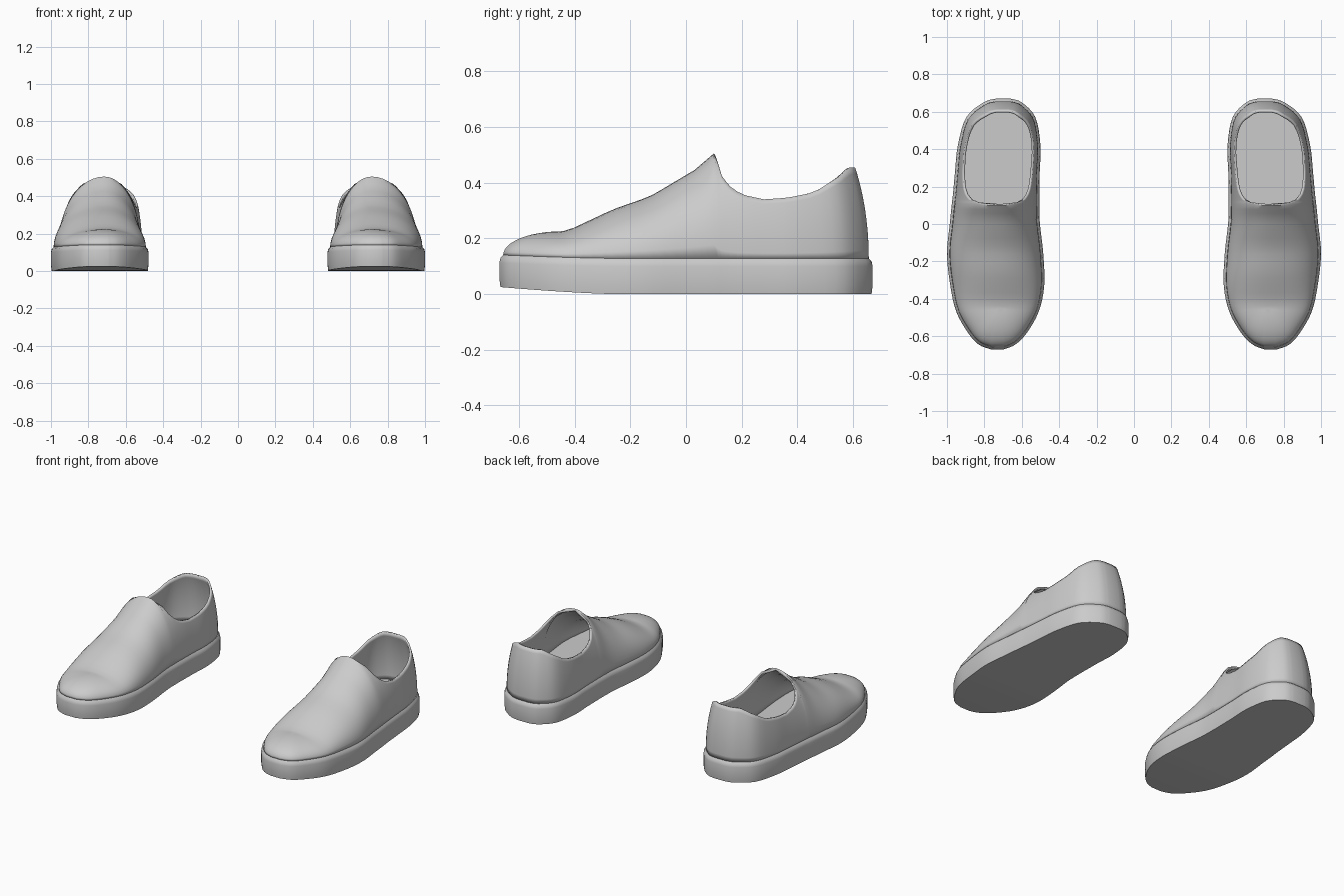
import bpy, bmesh
from math import sin, cos, asin, pi, radians
from mathutils import Vector

if "Cube" in bpy.data.objects:
    bpy.data.objects.remove(bpy.data.objects["Cube"])

# Sole outline stations, toe to heel: y, inner x, outer x
OUTLINE = [(-.67, .695, .765), (-.645, .635, .83), (-.585, .575, .885), (-.47, .51, .95),
           (-.33, .48, .982), (-.16, .485, 1.0), (0, .503, .985), (.10, .506, .975),
           (.16, .506, .968), (.28, .504, .957), (.42, .50, .942), (.57, .527, .897),
           (.65, .60, .805), (.67, .66, .74)]
# Side-view curves: (y, z)
RIDGE = [(-.45, .225), (-.42, .23), (-.26, .305), (-.13, .35), (.03, .445), (.10, .505),
         (.35, .60), (.67, .73)]
COLLAR = [(.10, .505), (.115, .47), (.13, .42), (.16, .385), (.20, .357), (.28, .34),
          (.37, .346), (.48, .365), (.60, .425), (.645, .455), (.67, .455)]
SPINE_X = .715
STEPS = 12


def sample(curve, y):
    if y <= curve[0][0]:
        return curve[0][1]
    for (y0, z0), (y1, z1) in zip(curve, curve[1:]):
        if y <= y1:
            return z0 + (z1 - z0) * (y - y0) / (y1 - y0)
    return curve[-1][1]


def smooth_stations(pts, n):
    out = []
    p = [Vector(q) for q in pts]
    for i in range(len(p) - 1):
        a, b, c, d = p[max(i - 1, 0)], p[i], p[i + 1], p[min(i + 2, len(p) - 1)]
        for k in range(n):
            t = k / n
            out.append(.5 * (2 * b + (c - a) * t + (2 * a - 5 * b + 4 * c - d) * t * t
                             + (3 * b - a - 3 * c + d) * t ** 3))
    return out + [p[-1]]


def toe(y):
    return max(0, (-.25 - y) / .42) ** 1.4


def spine(y):
    return Vector((SPINE_X, min(max(y, -.45), .35)))


def inset(x, y, d):
    b = Vector((x, y))
    return b + (spine(y) - b).normalized() * d


stations = smooth_stations(OUTLINE, 4)
ring = [(s.y, s.x) for s in stations] + [(s.z, s.x) for s in reversed(stations)]
N = len(ring)


def make_object(name, columns, caps=False):
    bm = bmesh.new()
    cols = [[bm.verts.new(p) for p in c] for c in columns]
    for i in range(N):
        a, b = cols[i], cols[(i + 1) % N]
        for k in range(len(a) - 1):
            bm.faces.new((a[k], a[k + 1], b[k + 1], b[k]))
    if caps:
        for i in range(N // 2 - 1):
            quad = [cols[i], cols[N - 1 - i], cols[N - 2 - i], cols[i + 1]]
            bm.faces.new([c[-1] for c in quad])
            bm.faces.new([c[0] for c in reversed(quad)])
    bmesh.ops.remove_doubles(bm, verts=bm.verts, dist=.0005)
    mesh = bpy.data.meshes.new(name)
    bm.to_mesh(mesh)
    bm.free()
    ob = bpy.data.objects.new(name, mesh)
    bpy.context.collection.objects.link(ob)
    bpy.ops.object.select_all(action='DESELECT')
    ob.select_set(True)
    bpy.context.view_layer.objects.active = ob
    bpy.ops.object.shade_smooth_by_angle(angle=radians(40))
    return ob


def mirror(ob):
    mod = ob.modifiers.new("other_foot", 'MIRROR')
    mod.use_mirror_merge = False


# Sole: outline wall with toe lift and a soft top lip
sole_cols = []
for x, y in ring:
    low, top = .025 * toe(y), .13 + .012 * toe(y)
    sole_cols.append([(*inset(x, y, d), z) for d, z in
                      ((.004, low), (0, low + .03), (0, top - .03), (.004, top - .012), (.016, top))])
mirror(make_object("sole", sole_cols, caps=True))

# Upper: arches meeting on the ridge in front, cut off at the collar behind
upper_cols = []
for x, y in ring:
    base, top = inset(x, y, .014), spine(y)
    zb = .128 + .012 * toe(y)
    h = sample(RIDGE, y) - zb
    end = pi / 2
    if y > .1001:
        end = asin(min(1, (sample(COLLAR, y) - zb) / h))
    col = []
    for k in range(STEPS + 1):
        t = end * k / STEPS
        col.append((*base.lerp(top, 1 - cos(t)), zb + h * sin(t)))
    upper_cols.append(col)
upper = make_object("upper", upper_cols)
wall = upper.modifiers.new("thickness", 'SOLIDIFY')
wall.thickness = .012
wall.offset = -1
mirror(upper)
